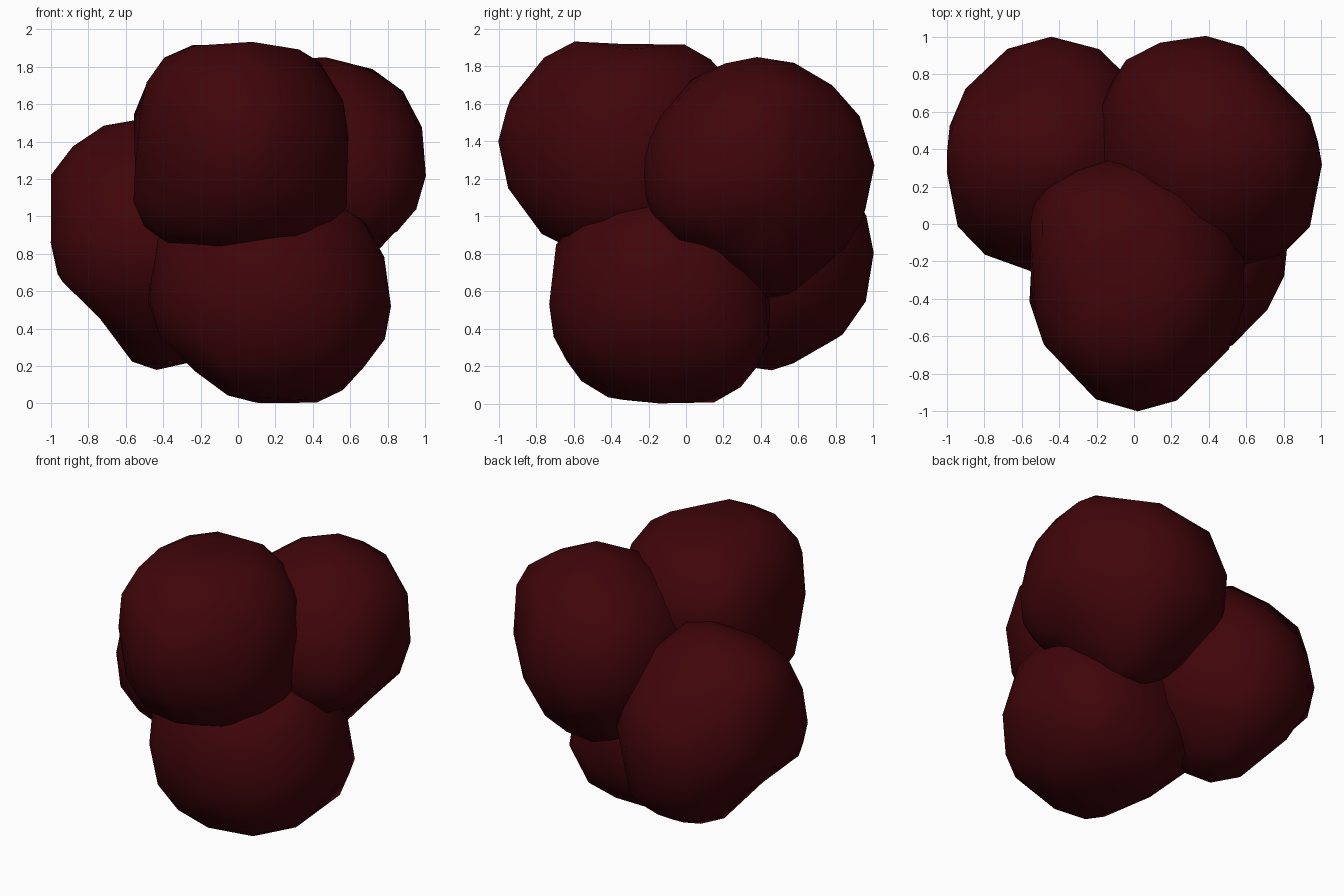
import bpy, bmesh
from mathutils import Vector

if "Cube" in bpy.data.objects:
    bpy.data.objects.remove(bpy.data.objects["Cube"])

# Shared dark red material
red = bpy.data.materials.new("dark_red")
red.diffuse_color = (0.05, 0.0015, 0.003, 1)
red.use_nodes = True
red.node_tree.nodes["Principled BSDF"].inputs["Base Color"].default_value = red.diffuse_color

# Directions in which each lobe's radius is given: six axes, then diagonals
AXES = [(-1, 0, 0), (1, 0, 0), (0, -1, 0), (0, 1, 0), (0, 0, -1), (0, 0, 1)]
SIGNS = [(-1, -1), (-1, 1), (1, -1), (1, 1)]
DIRS = [Vector(d).normalized() for d in
        AXES
        + [(a, b, 0) for a, b in SIGNS]
        + [(a, 0, b) for a, b in SIGNS]
        + [(0, a, b) for a, b in SIGNS]]


def radius(d, radii, bumps):
    """Smooth blend of the given radii around direction d, plus corner bumps."""
    weights = [max(0, d.dot(k)) ** 14 for k in DIRS]
    r = sum(w * r for w, r in zip(weights, radii)) / sum(weights)
    return r + sum(h * max(0, d.dot(Vector(k).normalized())) ** 14 for k, h in bumps)


def lobe(name, centre, axes, xy, xz, yz, bumps=()):
    """Lumpy low-poly ball; diagonals run --, -+, +-, ++ in each plane."""
    radii = axes + xy + xz + yz
    bm = bmesh.new()
    bmesh.ops.create_icosphere(bm, subdivisions=3, radius=1)
    for v in bm.verts:
        d = v.co.normalized()
        v.co = d * radius(d, radii, bumps) * 1.005
    for f in bm.faces:
        f.smooth = True
    mesh = bpy.data.meshes.new(name)
    bm.to_mesh(mesh)
    bm.free()
    mesh.materials.append(red)
    ob = bpy.data.objects.new(name, mesh)
    ob.location = centre
    bpy.context.collection.objects.link(ob)
    # Thin out to the coarse, irregular outline
    dec = ob.modifiers.new("coarsen", 'DECIMATE')
    dec.ratio = 0.5


# Upper front lobe
lobe("upper_front_lobe", (0.02, -0.30, 1.40),
     [.565, .57, .70, .66, .56, .515],
     [.61, .69, .61, .58], [.69, .60, .67, .59], [.68, .63, .60, .61],
     [((-1, 1, 1), .05), ((-1, -1, 1), .04), ((1, -1, 1), -.03)])

# Upper right back lobe
lobe("right_back_lobe", (0.40, 0.38, 1.20),
     [.60, .595, .62, .62, .65, .645],
     [.58, .65, .67, .53], [.60, .60, .51, .67], [.57, .63, .59, .63],
     [((-1, 1, 1), .05)])

# Left back lobe
lobe("left_back_lobe", (-0.40, 0.38, 0.85),
     [.595, .55, .65, .615, .67, .68],
     [.67, .61, .60, .55], [.52, .72, .58, .58], [.60, .62, .66, .58],
     [((-1, 1, 1), -.04), ((-1, -1, -1), .02)])

# Lower front lobe
lobe("lower_front_lobe", (0.15, -0.13, 0.52),
     [.63, .665, .595, .57, .515, .53],
     [.61, .58, .64, .69], [.51, .71, .60, .69], [.58, .66, .60, .57],
     [((1, 1, -1), .05)])
